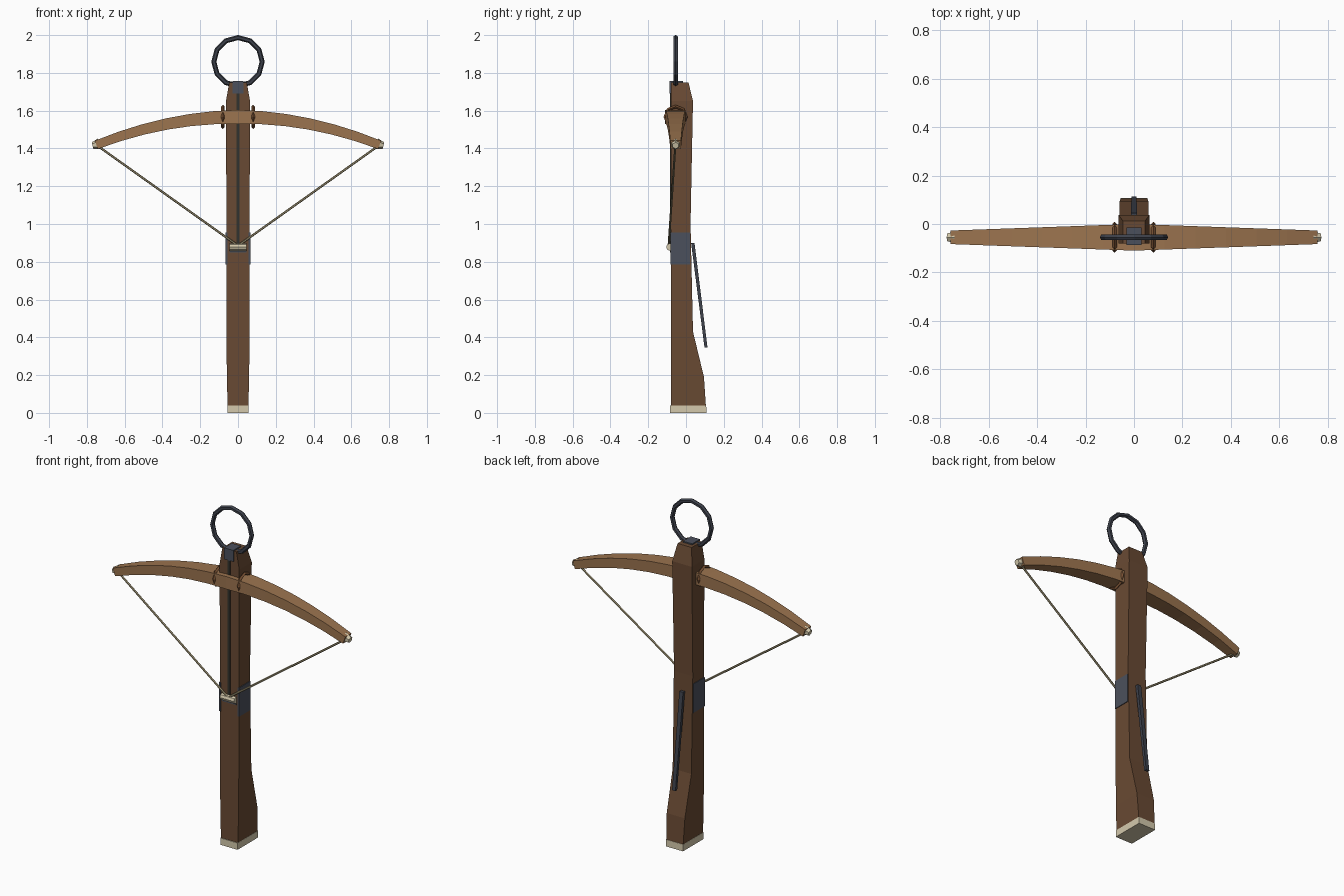
import bpy, bmesh, math
from mathutils import Vector, Matrix

cube = bpy.data.objects.get("Cube")
if cube:
    bpy.data.objects.remove(cube, do_unlink=True)


def material(name, rgb):
    m = bpy.data.materials.new(name)
    m.use_nodes = True
    lin = [(c / 255 / 12.92) if c < 10 else ((c / 255 + 0.055) / 1.055) ** 2.4 for c in rgb]
    m.diffuse_color = (*lin, 1)
    m.node_tree.nodes["Principled BSDF"].inputs["Base Color"].default_value = (*lin, 1)
    return m


DARK_WOOD = material("dark_wood", (105, 74, 51))
BOW_WOOD = material("bow_wood", (156, 116, 79))
IRON = material("iron", (75, 80, 92))
DARK_IRON = material("dark_iron", (61, 65, 75))
BONE = material("bone", (212, 201, 172))
CORD = material("cord", (168, 156, 122))
LEATHER = material("leather", (122, 82, 52))
GROOVE = material("groove_black", (50, 50, 44))


def finish(name, bm, mat):
    bmesh.ops.recalc_face_normals(bm, faces=bm.faces)
    me = bpy.data.meshes.new(name)
    bm.to_mesh(me)
    bm.free()
    me.materials.append(mat)
    ob = bpy.data.objects.new(name, me)
    bpy.context.collection.objects.link(ob)
    return ob


def loft(name, rings, mat):
    """Skin equal-length point rings and close both ends."""
    bm = bmesh.new()
    loops = [[bm.verts.new(p) for p in ring] for ring in rings]
    n = len(loops[0])
    for a, b in zip(loops, loops[1:]):
        for i in range(n):
            j = (i + 1) % n
            bm.faces.new((a[i], a[j], b[j], b[i]))
    bm.faces.new(loops[0])
    bm.faces.new(loops[-1])
    return finish(name, bm, mat)


def section(z, half_width, front, back):
    return [(-half_width, front, z), (half_width, front, z),
            (half_width, back, z), (-half_width, back, z)]


def box(name, x, y, z, mat):
    return loft(name, [[(x[0], y[0], h), (x[1], y[0], h), (x[1], y[1], h), (x[0], y[1], h)]
                       for h in z], mat)


def rod(name, a, b, r1, r2, sides, mat):
    a, b = Vector(a), Vector(b)
    bm = bmesh.new()
    bmesh.ops.create_cone(bm, cap_ends=True, segments=sides, radius1=r1, radius2=r2,
                          depth=(b - a).length)
    rot = (b - a).to_track_quat('Z', 'Y').to_matrix().to_4x4()
    bm.transform(Matrix.Translation((a + b) / 2) @ rot)
    return finish(name, bm, mat)


def ring(name, centre, radius, tube, major, minor, axis, mat):
    """Faceted ring standing upright, its hole along x or y."""
    bm = bmesh.new()
    loops = []
    for i in range(major):
        t = math.tau * i / major
        loop = []
        for k in range(minor):
            p = math.tau * k / minor
            r, w = radius + tube * math.cos(p), tube * math.sin(p)
            u, h = r * math.sin(t), r * math.cos(t)
            co = Vector((u, w, h)) if axis == 'y' else Vector((w, u, h))
            loop.append(bm.verts.new(co + Vector(centre)))
        loops.append(loop)
    for i in range(major):
        a, b = loops[i], loops[(i + 1) % major]
        for k in range(minor):
            m = (k + 1) % minor
            bm.faces.new((a[k], a[m], b[m], b[k]))
    return finish(name, bm, mat)


# Stock with flared butt, and its end plate
loft("stock", [section(*s) for s in (
    (0.04, 0.055, -0.08, 0.105), (0.19, 0.059, -0.08, 0.095),
    (0.43, 0.061, -0.08, 0.037), (1.0, 0.061, -0.08, 0.024),
    (1.65, 0.064, -0.08, 0.037), (1.75, 0.046, -0.08, 0.013))], DARK_WOOD)
loft("butt_plate", [section(0, 0.056, -0.084, 0.108),
                    section(0.04, 0.056, -0.084, 0.107)], BONE)

# Bolt channel and nose block
box("bolt_channel", (-0.008, 0.008), (-0.084, -0.07), (0.89, 1.7), GROOVE)
box("nose_block", (-0.03, 0.03), (-0.087, -0.015), (1.69, 1.757), IRON)

# Stirrup
ring("stirrup", (0, -0.055, 1.859), 0.128, 0.0135, 12, 6, 'y', DARK_IRON)

# Bow limbs, tapering to the tips
HALF = 0.75
limb_rings = []
STEPS = 6
for i in range(-STEPS, STEPS + 1):
    t = i / STEPS
    x, z = HALF * t, 1.567 - 0.148 * t * t
    h, d = 0.037 - 0.015 * abs(t), 0.055 - 0.027 * abs(t)
    lean = 0.35 * t * h
    limb_rings.append([(x - lean, -0.055 - d, z - h), (x - lean, -0.055 + d, z - h),
                       (x + lean, -0.055 + d, z + h), (x + lean, -0.055 - d, z + h)])
loft("bow", limb_rings, BOW_WOOD)

# Paired fittings: left is +x
for side, s in (("left", 1), ("right", -1)):
    box(side + "_lock_plate", sorted((s * 0.055, s * 0.065)), (-0.082, 0.022),
        (0.785, 0.955), IRON)
    ring(side + "_binding", (s * 0.08, -0.055, 1.567), 0.055, 0.009, 8, 4, 'x', LEATHER)
    rod(side + "_tip", (s * 0.735, -0.055, 1.424), (s * 0.77, -0.055, 1.415),
        0.029, 0.018, 6, BONE)
    rod(side + "_string", (s * 0.735, -0.057, 1.408), (0, -0.092, 0.885),
        0.006, 0.006, 6, CORD)

# Nut that holds the string, with its seat
rod("nut", (-0.046, -0.085, 0.878), (0.046, -0.085, 0.878), 0.02, 0.02, 8, BONE)
box("nut_seat", (-0.046, 0.046), (-0.085, -0.07), (0.85, 0.87), IRON)

# Trigger lever behind the stock
loft("trigger_lever", [section(0.345, 0.011, 0.098, 0.114),
                       section(0.9, 0.012, 0.027, 0.045)], DARK_IRON)
